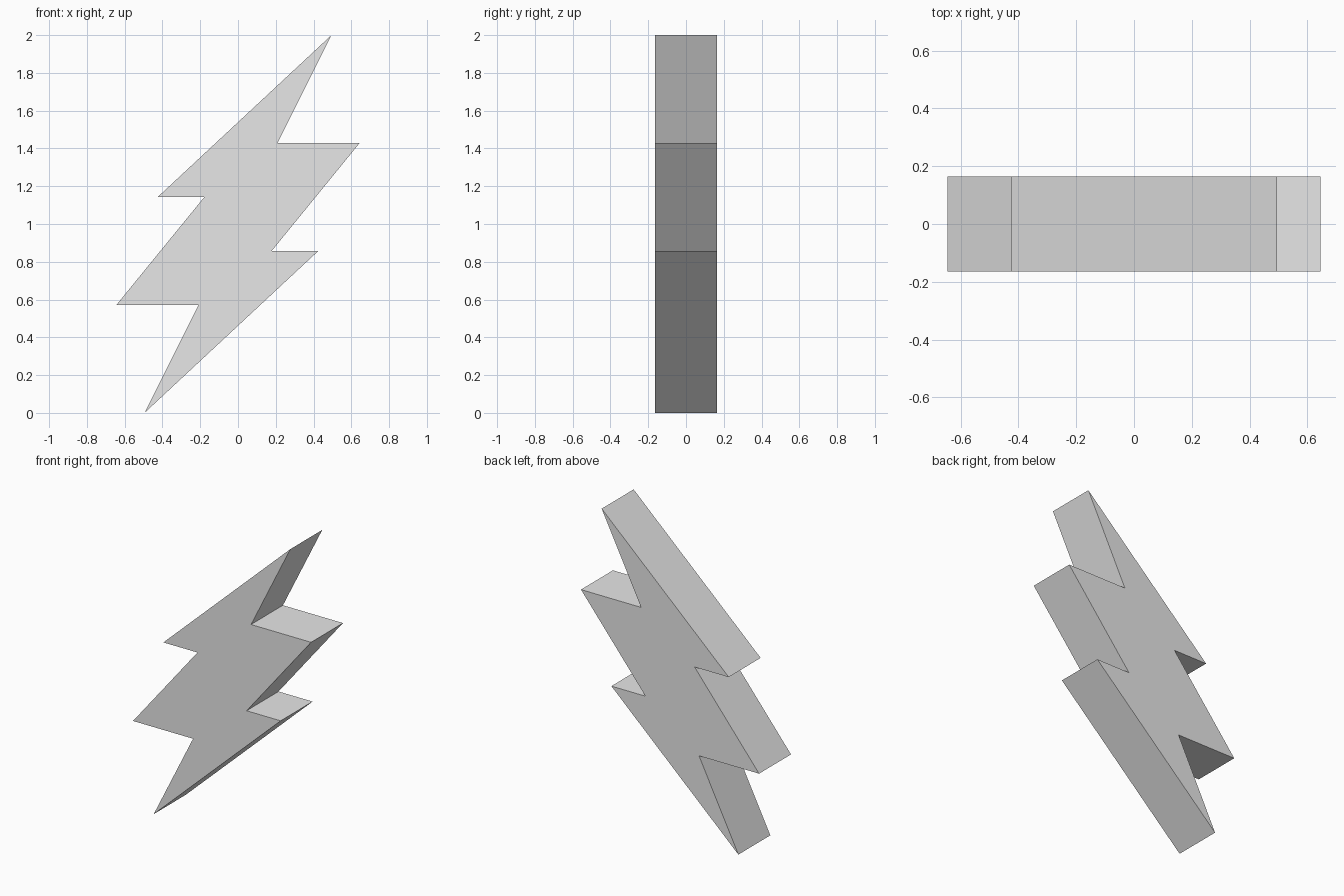
import bpy
import bmesh

# Remove the default cube
cube = bpy.data.objects.get("Cube")
if cube:
    bpy.data.objects.remove(cube, do_unlink=True)

HALF_DEPTH = 0.165

# Plain grey material
grey = bpy.data.materials.new("light_grey")
grey.use_nodes = True
colour = (0.8, 0.8, 0.8, 1)
grey.diffuse_color = colour
grey.node_tree.nodes["Principled BSDF"].inputs["Base Color"].default_value = colour

# Right edge of the bolt, tip to lower notch; the left edge is its half turn
right_edge = [(0.495, 2), (0.21, 1.43), (0.645, 1.43), (0.178, 0.857), (0.425, 0.857)]
outline = right_edge + [(-x, 2 - z) for x, z in right_edge]

# Extrude the outline into a solid slab
bm = bmesh.new()
front = bm.faces.new([bm.verts.new((x, -HALF_DEPTH, z)) for x, z in outline])
result = bmesh.ops.extrude_face_region(bm, geom=[front], use_keep_orig=True)
back_verts = [v for v in result["geom"] if isinstance(v, bmesh.types.BMVert)]
bmesh.ops.translate(bm, verts=back_verts, vec=(0, 2 * HALF_DEPTH, 0))
bmesh.ops.recalc_face_normals(bm, faces=bm.faces)

mesh = bpy.data.meshes.new("lightning_bolt")
bm.to_mesh(mesh)
bm.free()
mesh.materials.append(grey)
bolt = bpy.data.objects.new("lightning_bolt", mesh)
bpy.context.collection.objects.link(bolt)
